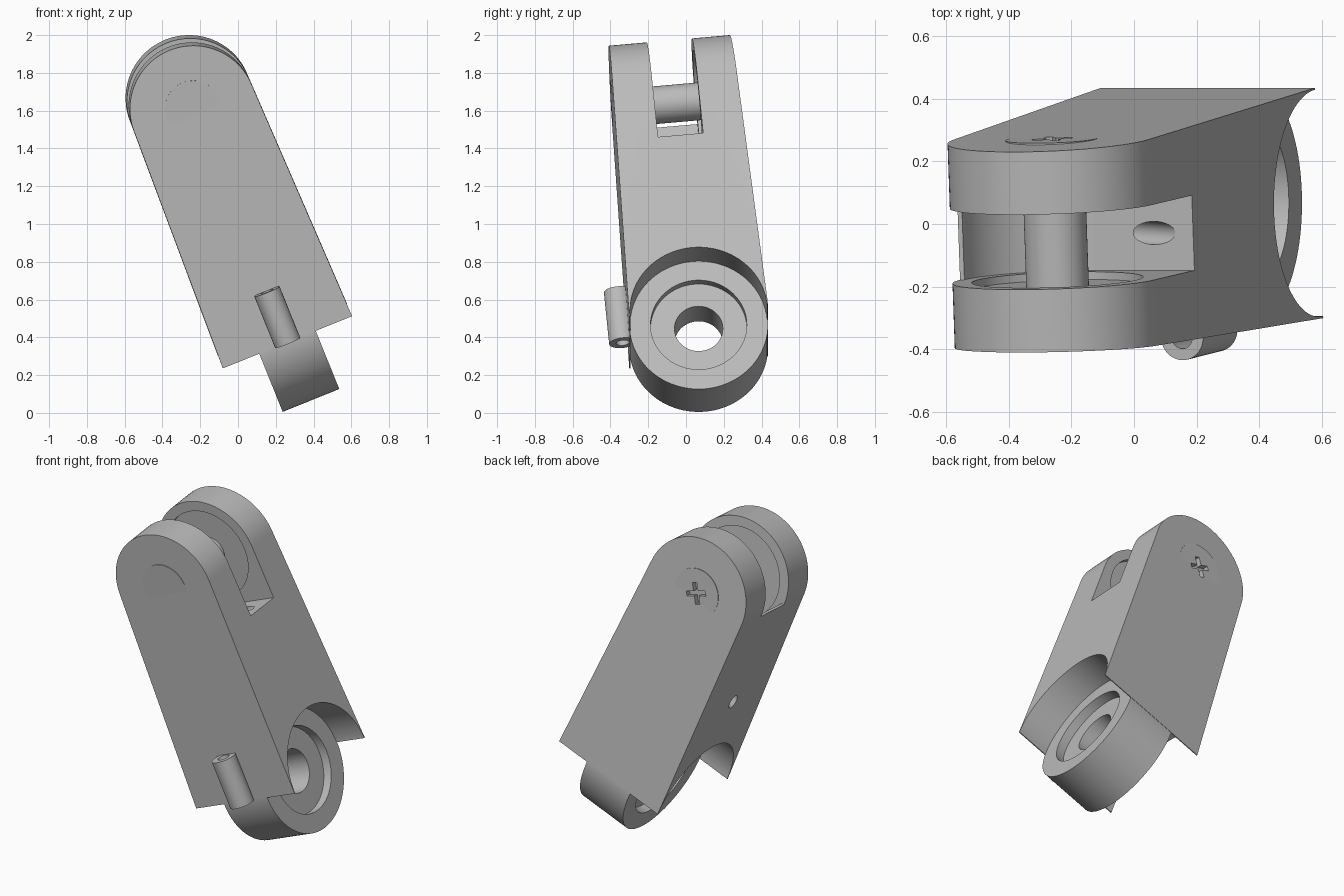
import bpy, bmesh
from math import radians, pi, sin, cos
from mathutils import Matrix, Vector

if "Cube" in bpy.data.objects:
    bpy.data.objects.remove(bpy.data.objects["Cube"], do_unlink=True)

# Link frame: X = lower hinge axis, Y = pin axis, Z = along the link
POSE = (Matrix.Translation((0.249, 0.067, 0.406))
        @ Matrix.Rotation(radians(-22), 4, 'Y') @ Matrix.Rotation(radians(5.4), 4, 'X'))
BASE, TOP_R, PIN_Z = 0.369, 0.335, 1.335
SLOT, SLOT_R = 0.12, 0.32

grey = bpy.data.materials.new("light_grey")
grey.use_nodes = True
grey.diffuse_color = (0.5, 0.5, 0.5, 1)
grey.node_tree.nodes["Principled BSDF"].inputs["Base Color"].default_value = (0.5, 0.5, 0.5, 1)


def make(name, bm):
    bmesh.ops.recalc_face_normals(bm, faces=bm.faces)
    mesh = bpy.data.meshes.new(name)
    bm.to_mesh(mesh)
    bm.free()
    mesh.materials.append(grey)
    obj = bpy.data.objects.new(name, mesh)
    bpy.context.collection.objects.link(obj)
    return obj


def rod(name, a, b, radius, segments=64):
    """Cylinder between two points."""
    a, b = Vector(a), Vector(b)
    turn = (b - a).to_track_quat('Z', 'Y').to_matrix().to_4x4()
    bm = bmesh.new()
    bmesh.ops.create_cone(bm, cap_ends=True, segments=segments, radius1=radius, radius2=radius,
                          depth=(b - a).length, matrix=Matrix.Translation((a + b) / 2) @ turn)
    return make(name, bm)


def box(name, low, high, spin=0):
    """Box between two corners, optionally spun about its own Y axis."""
    low, high = Vector(low), Vector(high)
    bm = bmesh.new()
    bmesh.ops.create_cube(bm, size=1, matrix=Matrix.Translation((low + high) / 2)
                          @ Matrix.Rotation(spin, 4, 'Y') @ Matrix.Diagonal((*(high - low), 1)))
    return make(name, bm)


def cut(obj, cutters):
    """Subtract every cutter, then bake the result."""
    for c in cutters:
        c.hide_render = True
        mod = obj.modifiers.new("cut", 'BOOLEAN')
        mod.operation, mod.solver, mod.object = 'DIFFERENCE', 'EXACT', c
    graph = bpy.context.evaluated_depsgraph_get()
    obj.data = bpy.data.meshes.new_from_object(obj.evaluated_get(graph))
    obj.modifiers.clear()
    for c in cutters:
        bpy.data.objects.remove(c, do_unlink=True)


def cross():
    """Cutters for the cross drive in the back pin head."""
    arm, w, y = 0.065, 0.015, 0.3
    return [box("cross_cutter", (-arm, y, PIN_Z - w), (arm, 0.4, PIN_Z + w), radians(s))
            for s in (35, 125)]


# Link body: tapered arch, drafted on all four sides
steps = 48
outline = [(BASE, 0)] + [(TOP_R * cos(pi * i / steps), PIN_Z + TOP_R * sin(pi * i / steps))
                         for i in range(steps + 1)] + [(-BASE, 0)]
bm = bmesh.new()
front, back = [[bm.verts.new((x, s * (BASE - 0.0285 * z), z)) for x, z in outline] for s in (-1, 1)]
bm.faces.new(front)
bm.faces.new(back)
for i in range(len(outline)):
    j = (i + 1) % len(outline)
    bm.faces.new((front[i], front[j], back[j], back[i]))
body = make("link_body", bm)

tube_y, tube_top = -0.404, 0.295
cut(body, [
    # lower saddle around the hinge ring
    rod("saddle_cutter", (-1, 0, 0), (1, 0, 0), 0.363, 96),
    # fork slot, round on one side and open on the other
    rod("slot_cutter", (0, -SLOT, PIN_Z), (0, SLOT, PIN_Z), SLOT_R, 96),
    box("slot_side_cutter", (0, -SLOT, PIN_Z - SLOT_R), (1, SLOT, 2)),
    box("slot_top_cutter", (-1, -SLOT, PIN_Z), (0.5, SLOT, 2.1)),
    # shallow round seats inside both fork arms
    rod("seat_cutter", (0, -SLOT - 0.025, PIN_Z), (0, SLOT + 0.025, PIN_Z), 0.274),
    # slanted cable passage from slot floor to the side face
    rod("cable_cutter", (0.377, 0, 1.115), (-0.56, 0, 0.555), 0.037, 32),
    rod("tube_hole_cutter", (0, tube_y, -0.1), (0, tube_y, tube_top + 0.005), 0.035, 32),
] + cross())

# Hinge ring with a bore and a recess on each face
half = 0.1615
ring = rod("hinge_ring", (-half, 0, 0), (half, 0, 0), 0.367, 96)
cut(ring, [rod("bore_cutter", (-1, 0, 0), (1, 0, 0), 0.128)]
    + [rod("recess_cutter", (s * (half - 0.055), 0, 0), (s, 0, 0), 0.255) for s in (-1, 1)])

# Pin across the fork, with flush heads
pin = rod("pin_shaft", (0, -0.2, PIN_Z), (0, 0.2, PIN_Z), 0.1)
front_head = rod("pin_front_head", (0, -0.332, PIN_Z), (0, -0.25, PIN_Z), 0.15)
back_head = rod("pin_back_head", (0, 0.25, PIN_Z), (0, 0.332, PIN_Z), 0.15)
cut(back_head, cross())

# Small guide tube on the front
tube = rod("guide_tube", (0, tube_y, 0), (0, tube_y, tube_top), 0.072, 48)
cut(tube, [rod("tube_bore_cutter", (0, tube_y, -0.1), (0, tube_y, 0.5), 0.035, 32),
           box("tube_trim_cutter", (-0.2, -0.362, -0.1), (0.2, -0.2, 0.5))])

# Pose everything and shade smoothly with sharp edges
parts = [body, ring, pin, front_head, back_head, tube]
bpy.ops.object.select_all(action='DESELECT')
for p in parts:
    p.data.transform(POSE)
    p.select_set(True)
bpy.context.view_layer.objects.active = body
bpy.ops.object.shade_smooth_by_angle(angle=radians(30))
